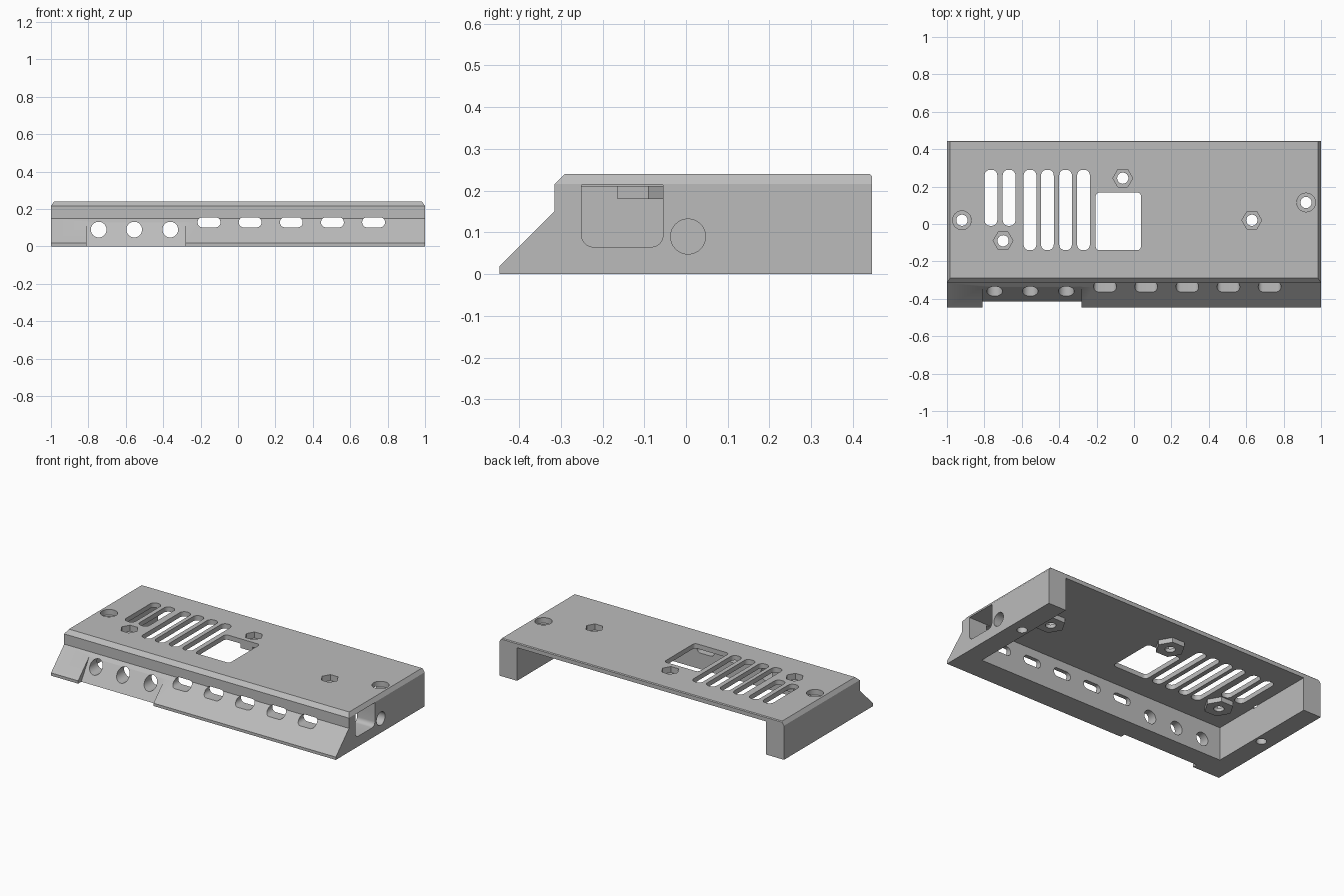
import bpy, bmesh, math

cube = bpy.data.objects.get("Cube")
if cube:
    bpy.data.objects.remove(cube, do_unlink=True)

grey = bpy.data.materials.new("plain_grey")
grey.use_nodes = True
colour = (0.5, 0.5, 0.5, 1)
grey.diffuse_color = colour
grey.node_tree.nodes["Principled BSDF"].inputs["Base Color"].default_value = colour


def prism(name, pts, axis, lo, hi):
    """Extrude a flat outline along one axis."""
    place = {"x": lambda a, b, t: (t, a, b),
             "y": lambda a, b, t: (a, t, b),
             "z": lambda a, b, t: (a, b, t)}[axis]
    bm = bmesh.new()
    ends = [[bm.verts.new(place(a, b, t)) for a, b in pts] for t in (lo, hi)]
    n = len(pts)
    bm.faces.new(ends[0])
    bm.faces.new(ends[1])
    for i in range(n):
        j = (i + 1) % n
        bm.faces.new((ends[0][i], ends[0][j], ends[1][j], ends[1][i]))
    bmesh.ops.recalc_face_normals(bm, faces=bm.faces)
    mesh = bpy.data.meshes.new(name)
    bm.to_mesh(mesh)
    bm.free()
    mesh.materials.append(grey)
    ob = bpy.data.objects.new(name, mesh)
    bpy.context.collection.objects.link(ob)
    return ob


def ring(cx, cy, r, sides=32):
    step = 2 * math.pi / sides
    return [(cx + r * math.cos(i * step), cy + r * math.sin(i * step)) for i in range(sides)]


def rounded(x0, x1, y0, y1, r, seg=6):
    """Rounded rectangle outline."""
    corners = [(x1 - r, y1 - r), (x0 + r, y1 - r), (x0 + r, y0 + r), (x1 - r, y0 + r)]
    pts = []
    for k, (cx, cy) in enumerate(corners):
        for i in range(seg + 1):
            a = math.pi / 2 * (k + i / seg)
            pts.append((cx + r * math.cos(a), cy + r * math.sin(a)))
    return pts


# Outer body with sloped front
profile = [(-0.447, 0), (-0.447, 0.018), (-0.315, 0.15), (-0.315, 0.215),
           (-0.29, 0.24), (0.44, 0.24), (0.445, 0.235), (0.445, 0)]
cover = prism("cover_shell", profile, "x", -1, 1)


def combine(tool, operation="DIFFERENCE"):
    mod = cover.modifiers.new("shape", "BOOLEAN")
    mod.operation, mod.solver, mod.object = operation, "EXACT", tool
    with bpy.context.temp_override(object=cover, active_object=cover):
        bpy.ops.object.modifier_apply(modifier=mod.name)
    bpy.data.objects.remove(tool, do_unlink=True)


def cut(pts, axis, lo, hi):
    combine(prism("cutter", pts, axis, lo, hi))


# Chamfered top ends
for s in (-1, 1):
    cut([(s * 0.984, 0.25), (s * 0.984, 0.24), (s, 0.216), (s * 1.1, 0.216), (s * 1.1, 0.25)],
        "y", -1, 1)

# Hollow inside, open at the back and below
cut([(-0.875, -0.29), (0.875, -0.29), (0.875, 0.7), (-0.875, 0.7)], "z", -0.1, 0.21)

# Screw bosses under the roof, with nut pockets
for x, y in ((-0.7, -0.09), (-0.06, 0.245), (0.63, 0.02)):
    combine(prism("screw_boss", ring(x, y, 0.085, 6), "z", 0.18, 0.225), "UNION")
    cut(ring(x, y, 0.053, 6), "z", 0.202, 0.3)
    cut(ring(x, y, 0.03), "z", 0.1, 0.3)

# Counterbored screw holes through the end walls
for x, y in ((-0.92, 0.02), (0.92, 0.115)):
    cut(ring(x, y, 0.05), "z", 0.205, 0.3)
    cut(ring(x, y, 0.03), "z", -0.1, 0.3)

# Vent slots and window in the roof
for i, x in enumerate((-0.765, -0.668, -0.556, -0.463, -0.366, -0.27)):
    cut(rounded(x - 0.034, x + 0.034, -0.01 if i < 2 else -0.14, 0.29, 0.03), "z", 0.19, 0.3)
cut(rounded(-0.205, 0.037, -0.14, 0.168, 0.02), "z", 0.19, 0.3)

# Recess in the slope with round ports
cut([(-0.6, -0.1), (-0.477, -0.1), (-0.323, 0.15), (-0.6, 0.15)], "x", -0.81, -0.28)
for x in (-0.745, -0.555, -0.362):
    cut(ring(x, 0.09, 0.042), "y", -0.6, -0.2)

# Row of front slits
for i in range(5):
    x = -0.155 + 0.22 * i
    cut(rounded(x - 0.061, x + 0.061, 0.102, 0.156, 0.026), "y", -0.6, -0.2)

# Side window and round port in the left end wall
cut(rounded(-0.25, -0.055, 0.065, 0.214, 0.028), "x", 0.8, 1.2)
cut([(-0.25, 0.15), (-0.055, 0.15), (-0.055, 0.214), (-0.25, 0.214)], "x", 0.8, 1.2)
cut(ring(0.005, 0.09, 0.042), "x", 0.8, 1.2)

# Smooth round holes, keep sharp edges
bpy.ops.object.select_all(action="DESELECT")
cover.select_set(True)
bpy.context.view_layer.objects.active = cover
bpy.ops.object.shade_smooth_by_angle(angle=math.radians(25))
